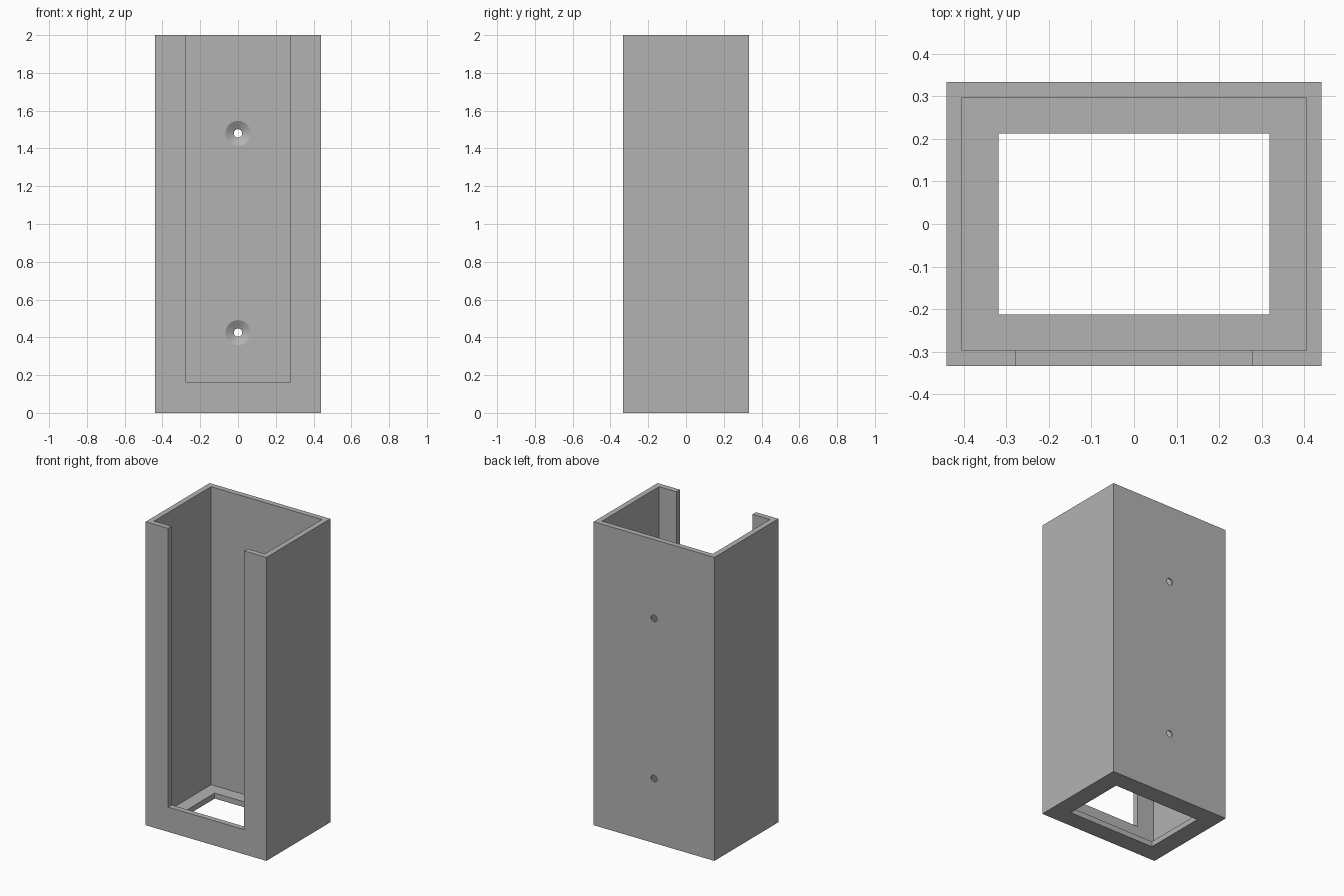
import bpy
import math

if "Cube" in bpy.data.objects:
    bpy.data.objects.remove(bpy.data.objects["Cube"], do_unlink=True)

# Main sizes
W, D, H = 0.44, 0.333, 2.0      # half width, half depth, height
WALL = 0.036
INNER_Y = D - WALL              # inside face of the back wall

grey = bpy.data.materials.new("plain_grey")
grey.use_nodes = True
colour = (0.45, 0.45, 0.45, 1)
grey.diffuse_color = colour
grey.node_tree.nodes["Principled BSDF"].inputs["Base Color"].default_value = colour


def box(name, x, y, z):
    """Box from (min, max) pairs."""
    bpy.ops.mesh.primitive_cube_add(
        size=1, location=[(a + b) / 2 for a, b in (x, y, z)])
    ob = bpy.context.object
    ob.name = name
    ob.scale = [b - a for a, b in (x, y, z)]
    bpy.ops.object.transform_apply(location=False, rotation=False, scale=True)
    ob.data.materials.append(grey)
    return ob


def cone(name, y0, y1, r0, r1, z):
    """Round cutter running along y from radius r0 to r1."""
    bpy.ops.mesh.primitive_cone_add(
        vertices=32, radius1=r0, radius2=r1, depth=y1 - y0,
        location=(0, (y0 + y1) / 2, z), rotation=(-math.pi / 2, 0, 0))
    ob = bpy.context.object
    ob.name = name
    ob.data.materials.append(grey)
    return ob


def cut(target, cutter):
    mod = target.modifiers.new("cut", "BOOLEAN")
    mod.operation = "DIFFERENCE"
    mod.solver = "EXACT"
    mod.object = cutter
    bpy.context.view_layer.objects.active = target
    bpy.ops.object.modifier_apply(modifier=mod.name)
    bpy.data.objects.remove(cutter, do_unlink=True)


# Open-topped holder body
body = box("holder_body", (-W, W), (-D, D), (0, H))

# Inner cavity, floor opening and front slot
cut(body, box("cavity", (WALL - W, W - WALL), (-INNER_Y, INNER_Y), (WALL, H + 0.1)))
cut(body, box("floor_opening", (-0.318, 0.318), (-0.212, 0.212), (-0.1, 0.1)))
cut(body, box("front_slot", (-0.277, 0.277), (-D - 0.1, -D + 0.1), (0.163, H + 0.1)))

# Countersunk screw holes in the back wall
SINK, R_HEAD, R_HOLE = 0.026, 0.066, 0.022
EXTRA = 0.01                    # carries the cone past the inner face
for z in (0.425, 1.48):
    slope = (R_HEAD - R_HOLE) / SINK
    cut(body, cone("countersink", INNER_Y - EXTRA, INNER_Y + SINK,
                   R_HEAD + slope * EXTRA, R_HOLE, z))
    cut(body, cone("screw_hole", INNER_Y, D + 0.1, R_HOLE, R_HOLE, z))

# Smooth the round holes, keep flat walls crisp
bpy.ops.object.select_all(action="DESELECT")
body.select_set(True)
bpy.context.view_layer.objects.active = body
bpy.ops.object.shade_smooth_by_angle(angle=math.radians(30))
